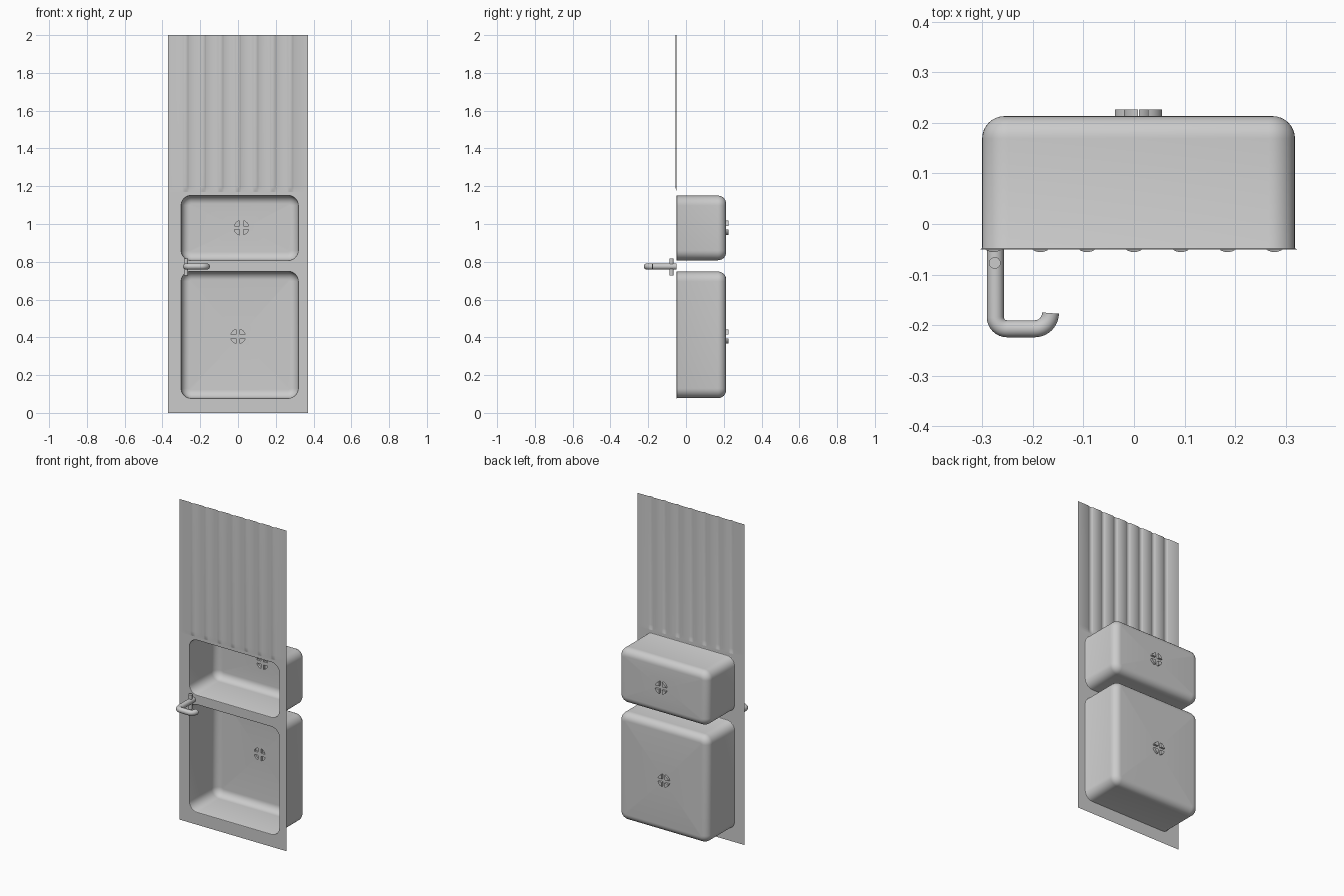
import bpy, bmesh, math
from mathutils import Vector

if "Cube" in bpy.data.objects:
    bpy.data.objects.remove(bpy.data.objects["Cube"])

steel = bpy.data.materials.new("steel grey")
steel.diffuse_color = (0.6, 0.6, 0.6, 1)
steel.use_nodes = True
steel.node_tree.nodes["Principled BSDF"].inputs["Base Color"].default_value = steel.diffuse_color
PLATE_Y, FLOOR_Y, DRAIN_Y = -0.05, 0.213, 0.226
# left, right, bottom, top, drain x, drain z
BASINS = {"large_basin": (-0.30, 0.318, 0.078, 0.748, 0.0, 0.405),
          "small_basin": (-0.30, 0.318, 0.808, 1.150, 0.018, 0.98)}
RIM = 0.004


def finish(obj):
    bpy.ops.object.select_all(action='DESELECT')
    obj.select_set(True)
    bpy.context.view_layer.objects.active = obj
    if obj.type == 'CURVE':
        bpy.ops.object.convert(target='MESH')
        obj = bpy.context.object
    obj.data.materials.clear()
    obj.data.materials.append(steel)
    bpy.ops.object.shade_smooth_by_angle(angle=math.radians(35))


def add_mesh(name, bm):
    me = bpy.data.meshes.new(name)
    bm.to_mesh(me)
    bm.free()
    obj = bpy.data.objects.new(name, me)
    bpy.context.collection.objects.link(obj)
    finish(obj)


def arc(cx, cz, r, a0, a1, n):
    angles = [math.radians(a0 + (a1 - a0) * i / n) for i in range(n + 1)]
    return [(cx + r * math.cos(a), cz + r * math.sin(a)) for a in angles]


def rounded_rect(box, inset, radius=0.052):
    x0, x1, z0, z1 = box[:4]
    r = radius - inset
    pts = []
    for cx, cz, a in ((x1 - radius, z1 - radius, 0), (x0 + radius, z1 - radius, 90),
                      (x0 + radius, z0 + radius, 180), (x1 - radius, z0 + radius, 270)):
        pts += arc(cx, cz, r, a, a + 90, 8)
    return pts


def ring(bm, pts, y):
    return [bm.verts.new((x, y, z)) for x, z in pts]


def pairs(loop):
    return list(zip(loop, loop[1:] + loop[:1]))


def bridge(bm, a, b):
    for (p, q), (s, t) in zip(pairs(a), pairs(b)):
        bm.faces.new((p, q, t, s))


def fill(bm, loops):
    edges = []
    for loop in loops:
        for p, q in pairs(loop):
            edges.append(bm.edges.get((p, q)) or bm.edges.new((p, q)))
    bmesh.ops.triangle_fill(bm, edges=edges, use_beauty=True, normal=(0, -1, 0))


# Flat front sheet with two rounded openings
bm = bmesh.new()
JOIN_Z = 1.17
loops = [ring(bm, [(-0.37, 0), (0.37, 0), (0.37, JOIN_Z), (-0.37, JOIN_Z)], PLATE_Y)]
loops += [ring(bm, rounded_rect(b, -RIM), PLATE_Y) for b in BASINS.values()]
fill(bm, loops)
for f in bm.faces:
    f.normal_update()
    if f.normal.y > 0:
        f.normal_flip()
add_mesh("sink_plate", bm)

# Drainer with seven raised ribs that fade out toward the basins
bm = bmesh.new()
profile = [(-0.37, 0.0)]
for i in range(-3, 4):
    for k in range(-6, 7):
        t = k / 6
        profile.append((i * 0.0925 + 0.017 * t, 0.0055 * (1 - t * t)))
profile.append((0.37, 0.0))
rows = []
for z, s in ((JOIN_Z, 0), (1.178, 0.35), (1.188, 0.75), (1.20, 1), (2.0, 1)):
    rows.append([bm.verts.new((x, PLATE_Y - h * s, z)) for x, h in profile])
for a, b in zip(rows, rows[1:]):
    for i in range(len(a) - 1):
        bm.faces.new((a[i], a[i + 1], b[i + 1], b[i]))
add_mesh("drainer", bm)

# Basins with rolled rim, filleted floor and four recessed drain slots
FILLET, SLOT_R, GAP = 0.044, 0.039, 0.010
for name, box in BASINS.items():
    bm = bmesh.new()
    section = [(-RIM, PLATE_Y), (-RIM * 0.3, PLATE_Y + RIM * 0.3), (0, PLATE_Y + RIM)]
    section += [(FILLET - u, FLOOR_Y - FILLET + v) for u, v in arc(0, 0, FILLET, 0, 90, 8)]
    rings = [ring(bm, rounded_rect(box, inset), y) for inset, y in section]
    for a, b in zip(rings, rings[1:]):
        bridge(bm, a, b)
    holes = []
    edge_angle = math.degrees(math.asin(GAP / SLOT_R))
    wedge = [(GAP, GAP)] + arc(0, 0, SLOT_R, edge_angle, 90 - edge_angle, 6)
    for q in range(4):
        c, s = (1, 0, -1, 0)[q], (0, 1, 0, -1)[q]
        pts = [(box[4] + c * u - s * v, box[5] + s * u + c * v) for u, v in wedge]
        front, back = ring(bm, pts, FLOOR_Y), ring(bm, pts, DRAIN_Y)
        bridge(bm, front, back)
        bm.faces.new(back)
        holes.append(front)
    fill(bm, [rings[-1]] + holes)
    bmesh.ops.recalc_face_normals(bm, faces=bm.faces)
    add_mesh(name, bm)

# Hooked spout
TAP_X, TAP_Z = -0.274, 0.775
path = [(TAP_X, PLATE_Y)]
path += arc(TAP_X + 0.023, -0.184, 0.023, 180, 270, 8)
path += arc(-0.196, -0.176, 0.031, 270, 360, 10)
curve = bpy.data.curves.new("spout", 'CURVE')
curve.dimensions = '3D'
curve.bevel_depth = 0.0168
curve.bevel_resolution = 5
curve.use_fill_caps = True
spline = curve.splines.new('POLY')
spline.points.add(len(path) - 1)
for p, (x, y) in zip(spline.points, path):
    p.co = (x, y, TAP_Z, 1)
spout = bpy.data.objects.new("spout", curve)
bpy.context.collection.objects.link(spout)
finish(spout)

# Tap handles on either side of the spout
for name, side in (("upper_handle", 1), ("lower_handle", -1)):
    bpy.ops.mesh.primitive_cylinder_add(vertices=24, radius=0.0115, depth=0.036,
                                        location=(TAP_X - 0.001, -0.077, TAP_Z - 0.003 + side * 0.027))
    bpy.context.object.name = name
    finish(bpy.context.object)
